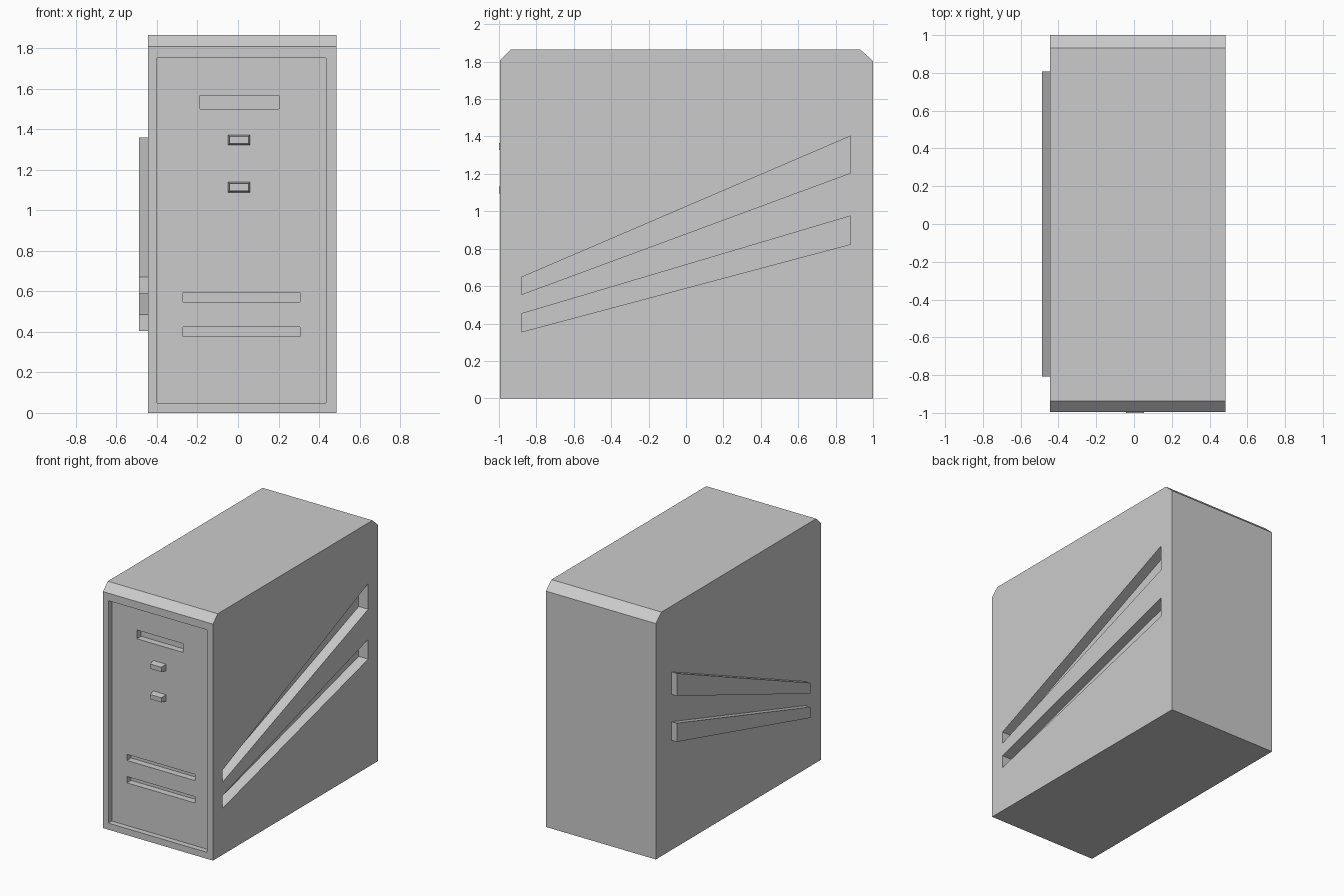
import bpy
import bmesh

old = bpy.data.objects.get("Cube")
if old:
    bpy.data.objects.remove(old, do_unlink=True)

# Single casing colour
grey = bpy.data.materials.new("casing_grey")
grey.use_nodes = True
colour = (0.6, 0.6, 0.6, 1)
grey.diffuse_color = colour
grey.node_tree.nodes["Principled BSDF"].inputs["Base Color"].default_value = colour


def loft(name, first, second):
    """Closed solid between two matching loops of points."""
    bm = bmesh.new()
    a = [bm.verts.new(p) for p in first]
    b = [bm.verts.new(p) for p in second]
    bm.faces.new(a)
    bm.faces.new(b[::-1])
    for i in range(len(a)):
        j = (i + 1) % len(a)
        bm.faces.new((a[i], b[i], b[j], a[j]))
    bmesh.ops.recalc_face_normals(bm, faces=bm.faces)
    mesh = bpy.data.meshes.new(name)
    bm.to_mesh(mesh)
    bm.free()
    mesh.materials.append(grey)
    obj = bpy.data.objects.new(name, mesh)
    bpy.context.collection.objects.link(obj)
    return obj


def side_prism(name, profile, x0, x1):
    return loft(name, [(x0, y, z) for y, z in profile], [(x1, y, z) for y, z in profile])


def front_block(name, x0, x1, z0, z1, y_front, y_back, taper=0):
    def ring(y, t):
        return [(x0 + t, y, z0 + t), (x1 - t, y, z0 + t),
                (x1 - t, y, z1 - t), (x0 + t, y, z1 - t)]
    return loft(name, ring(y_front, taper), ring(y_back, 0))


def cut(target, cutter):
    mod = target.modifiers.new("cut", "BOOLEAN")
    mod.operation = "DIFFERENCE"
    mod.solver = "EXACT"
    mod.object = cutter
    bpy.context.view_layer.objects.active = target
    bpy.ops.object.modifier_apply(modifier=mod.name)
    bpy.data.objects.remove(cutter, do_unlink=True)


def wedge(half, front_low, front_high, back_low, back_high):
    return [(-half, front_low), (half, back_low), (half, back_high), (-half, front_high)]


# Casing with chamfered top edges
LEFT, RIGHT, FRONT, PANEL = 0.485, -0.445, -0.995, -0.953
casing = side_prism("casing", [(FRONT, 0), (1, 0), (1, 1.803), (0.932, 1.865),
                               (-0.937, 1.865), (FRONT, 1.808)], RIGHT, LEFT)

# Recessed front panel and its drive slot and vents
cut(casing, front_block("panel_cutter", -0.4, 0.435, 0.05, 1.75, -1.1, PANEL))
for x0, x1, z0, z1 in ((-0.188, 0.203, 1.5, 1.567),
                       (-0.272, 0.305, 0.547, 0.594),
                       (-0.272, 0.305, 0.376, 0.424)):
    cut(casing, front_block("slot_cutter", x0, x1, z0, z1, -1.1, PANEL + 0.05))

# Slanted grooves on the left side
for profile in (wedge(0.88, 0.555, 0.647, 1.205, 1.402),
                wedge(0.88, 0.355, 0.452, 0.824, 0.975)):
    cut(casing, side_prism("groove_cutter", profile, LEFT - 0.08, LEFT + 0.1))

# Matching raised ribs on the right side
side_prism("upper_rib", wedge(0.808, 0.589, 0.67, 1.188, 1.36), -0.488, RIGHT + 0.01)
side_prism("lower_rib", wedge(0.808, 0.404, 0.486, 0.837, 0.98), -0.488, RIGHT + 0.01)

# Power and reset buttons
for name, z in (("power_button", 1.346), ("reset_button", 1.113)):
    front_block(name, -0.05, 0.06, z - 0.026, z + 0.026, -1, PANEL + 0.005, 0.008)
